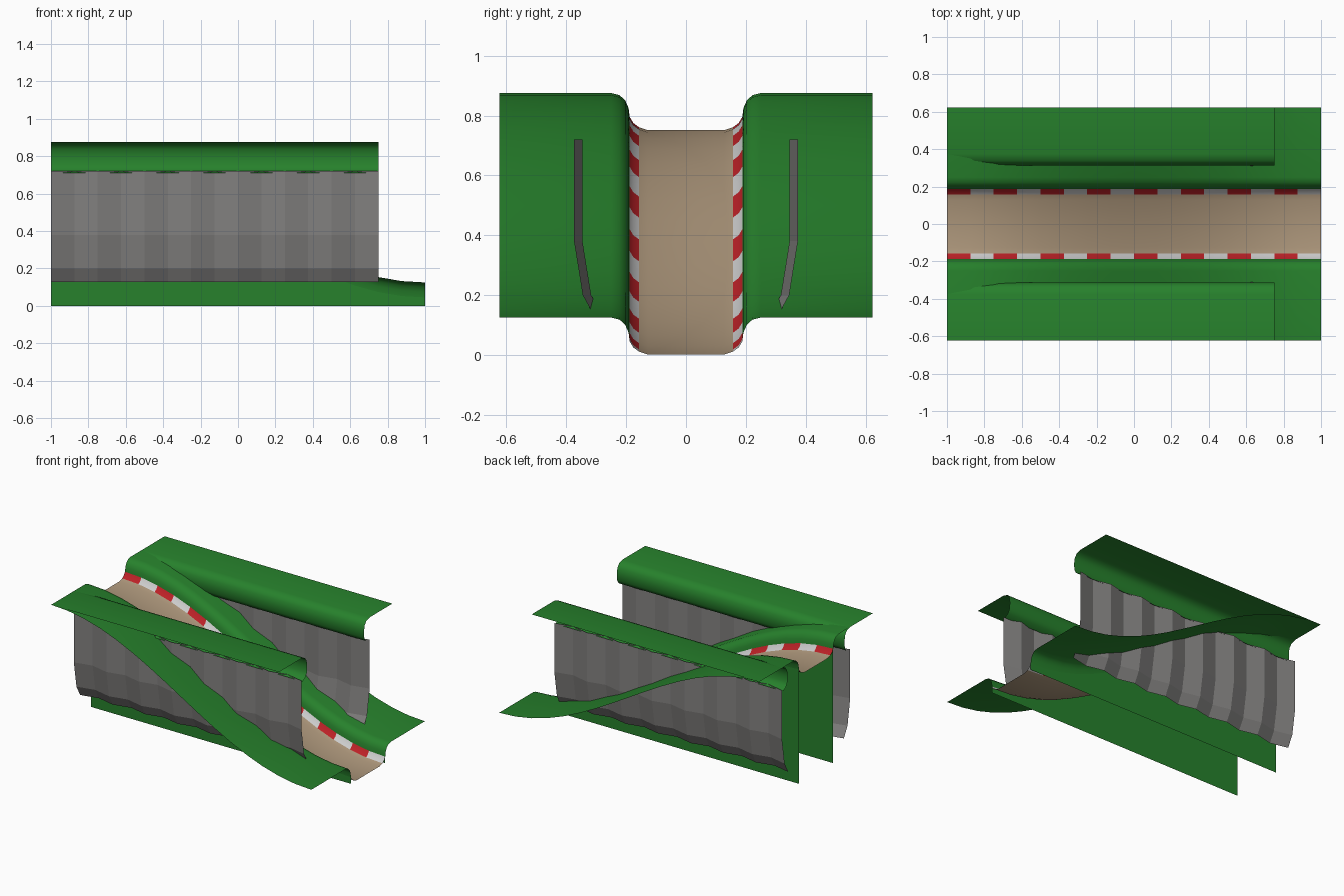
import bpy, math

if "Cube" in bpy.data.objects:
    bpy.data.objects.remove(bpy.data.objects["Cube"])

def material(name, r, g, b):
    m = bpy.data.materials.new(name)
    m.diffuse_color = (r, g, b, 1)
    m.use_nodes = True
    m.node_tree.nodes["Principled BSDF"].inputs["Base Color"].default_value = m.diffuse_color
    return m

GRASS = material("grass", 0.02, 0.22, 0.025)
SAND = material("sand", 0.42, 0.31, 0.2)
RED = material("red", 0.5, 0.015, 0.02)
WHITE = material("white", 0.6, 0.6, 0.6)
ROCK = material("rock", 0.22, 0.215, 0.21)

def ramp(x):
    # height of the sloping track, from 0.75 down to 0
    return 0.375 * (1 + math.cos(math.pi * (x + 1) / 2))

def sheet(name, xs, section, mats, pick=lambda i: 0, smooth=40, flip=False):
    # lofts section(column, x) -> [(y, z), ...] along x
    rows = [[(x, y, z) for y, z in section(i, x)] for i, x in enumerate(xs)]
    n = len(rows[0])
    faces, idx = [], []
    for i in range(len(rows) - 1):
        for j in range(n - 1):
            a = i * n + j
            f = (a, a + n, a + n + 1, a + 1)
            faces.append(f[::-1] if flip else f)
            idx.append(pick(i))
    mesh = bpy.data.meshes.new(name)
    mesh.from_pydata([v for r in rows for v in r], [], faces)
    for m in mats:
        mesh.materials.append(m)
    mesh.polygons.foreach_set("material_index", idx)
    ob = bpy.data.objects.new(name, mesh)
    bpy.context.collection.objects.link(ob)
    bpy.context.view_layer.objects.active = ob
    bpy.ops.object.select_all(action='DESELECT')
    ob.select_set(True)
    if smooth:
        bpy.ops.object.shade_smooth_by_angle(angle=math.radians(smooth))
    return ob

LONG = [-1 + i / 8 for i in range(17)]    # full length
SHORT = LONG[:15]                         # cliffs stop at x = 0.75

# sand track with slightly raised edges
TRACK = [(-0.157, 0.011), (-0.127, 0.001), (0.127, 0.001), (0.157, 0.011)]
sheet("track", LONG, lambda i, x: [(y, ramp(x) + z) for y, z in TRACK], [SAND])

KERB = [(0.157, 0.011), (0.176, 0.025), (0.188, 0.045)]
BANK = [(0.188, 0.045), (0.192, 0.075), (0.203, 0.1), (0.222, 0.118), (0.25, 0.125), (0.623, 0.125)]
EDGE = [(0.312, 0.8), (0.318, 0.838), (0.338, 0.864), (0.375, 0.875), (0.623, 0.875)]
LIP = [(0.362, 0.71), (0.33, 0.728), (0.315, 0.755)] + EDGE

def rock(i, s):
    # zigzag cliff, leaning inward near its foot
    d = 0.0 if i % 2 == 0 else -0.028
    return [(s * (y + d), z) for y, z in ((0.305, 0.127), (0.345, 0.2), (0.374, 0.38), (0.374, 0.72))]

for side, s in (("left", 1), ("right", -1)):
    flip = s < 0
    # red and white kerb
    sheet(side + "_kerb", LONG, lambda i, x: [(s * y, ramp(x) + z) for y, z in KERB],
          [RED, WHITE], lambda i: i % 2, flip=flip)
    # sloping grass bank
    sheet(side + "_bank", LONG, lambda i, x: [(s * y, ramp(x) + z) for y, z in BANK],
          [GRASS], flip=flip)
    # vertical skirt under the bank
    sheet(side + "_skirt", LONG, lambda i, x: [(s * 0.188, 0), (s * 0.188, ramp(x) + 0.045)],
          [GRASS], flip=flip)
    # level grass ledge with a rounded overhang
    sheet(side + "_ledge", SHORT, lambda i, x: [(s * y, z) for y, z in LIP], [GRASS], flip=flip)
    # rock cliff
    sheet(side + "_cliff", SHORT, lambda i, x: rock(i, s), [ROCK], smooth=0, flip=flip)
